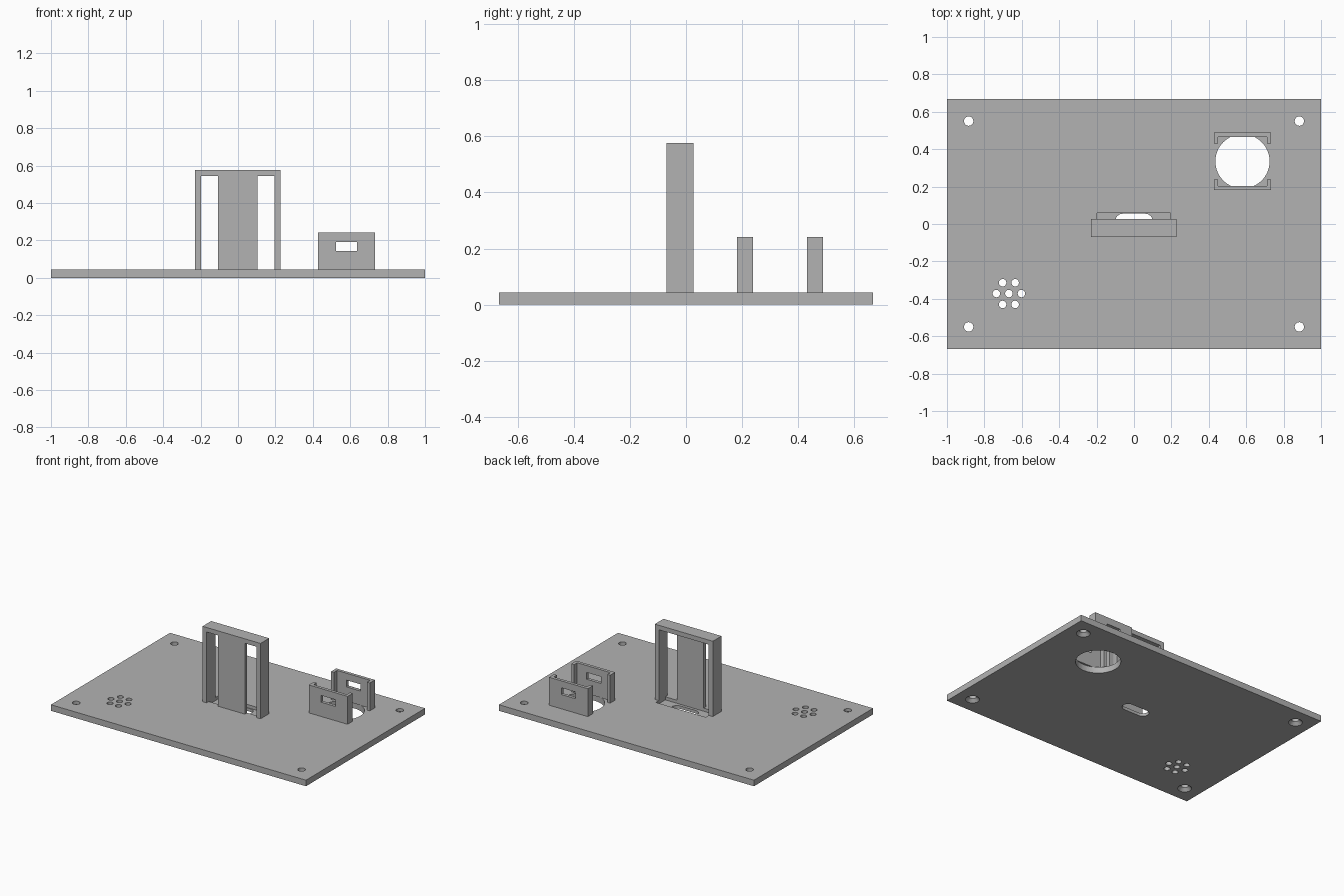
import bpy
import bmesh
from math import sin, cos, pi

if "Cube" in bpy.data.objects:
    bpy.data.objects.remove(bpy.data.objects["Cube"], do_unlink=True)

grey = bpy.data.materials.new("plain grey")
grey.use_nodes = True
GREY = (0.45, 0.45, 0.45, 1)
grey.diffuse_color = GREY
grey.node_tree.nodes["Principled BSDF"].inputs["Base Color"].default_value = GREY

TOP = 0.043  # upper face of the base plate


def loft(name, low, high, z0, z1):
    """Solid between two outlines with equal point counts."""
    bm = bmesh.new()
    a = [bm.verts.new((x, y, z0)) for x, y in low]
    b = [bm.verts.new((x, y, z1)) for x, y in high]
    bm.faces.new(a[::-1])
    bm.faces.new(b)
    for i in range(len(a)):
        j = (i + 1) % len(a)
        bm.faces.new((a[i], a[j], b[j], b[i]))
    bmesh.ops.recalc_face_normals(bm, faces=bm.faces)
    mesh = bpy.data.meshes.new(name)
    bm.to_mesh(mesh)
    bm.free()
    mesh.materials.append(grey)
    ob = bpy.data.objects.new(name, mesh)
    bpy.context.collection.objects.link(ob)
    return ob


def prism(name, outline, z0, z1):
    return loft(name, outline, outline, z0, z1)


def box(name, x0, x1, y0, y1, z0, z1):
    return prism(name, [(x0, y0), (x1, y0), (x1, y1), (x0, y1)], z0, z1)


def circle(x, y, r, n=32):
    return [(x + r * cos(2 * pi * i / n), y + r * sin(2 * pi * i / n)) for i in range(n)]


def stadium(x, y, half, r, n=12):
    right = [(x + half + r * cos(t), y + r * sin(t))
             for t in (-pi / 2 + pi * i / n for i in range(n + 1))]
    return right + [(2 * x - px, 2 * y - py) for px, py in right]


def cut(target, cutter):
    """Subtract the cutter, then discard it."""
    cutter.hide_render = True
    mod = target.modifiers.new("cut", 'BOOLEAN')
    mod.operation = 'DIFFERENCE'
    mod.solver = 'EXACT'
    mod.object = cutter
    bpy.context.view_layer.objects.active = target
    bpy.ops.object.modifier_apply(modifier=mod.name)
    bpy.data.objects.remove(cutter, do_unlink=True)


# Base plate
plate = box("base_plate", -1, 1, -0.667, 0.667, 0, TOP)

# Countersunk screw holes in the corners
for x in (-0.884, 0.884):
    for y in (-0.55, 0.55):
        cut(plate, prism("screw_hole", circle(x, y, 0.025), -0.1, 0.1))
        cut(plate, loft("countersink", circle(x, y, 0.046), circle(x, y, 0.024), -0.001, 0.022))

# Grille: one hole with six around it
GX, GY = -0.669, -0.372
grille = [(GX, GY)] + circle(GX, GY, 0.067, 6)
for x, y in grille:
    cut(plate, prism("grille_hole", circle(x, y, 0.02, 24), -0.1, 0.1))

# Round opening between the two brackets
BX, BY = 0.58, 0.335
cut(plate, prism("round_opening", circle(BX, BY, 0.145, 64), -0.1, 0.1))

# Shallow pocket and rounded slot at the upright frame
cut(plate, box("pocket", -0.197, 0.194, -0.045, 0.06, 0.021, 0.1))
cut(plate, prism("slot", stadium(0, 0.015, 0.06, 0.04), -0.1, 0.1))

# Upright frame: two posts, a top bar and a thin front panel
F0, F1 = -0.07, 0.027
box("frame_post_right", -0.229, -0.197, F0, F1, TOP, 0.545)
box("frame_post_left", 0.194, 0.226, F0, F1, TOP, 0.545)
box("frame_top_bar", -0.229, 0.226, F0, F1, 0.545, 0.577)
box("frame_front_panel", -0.107, 0.104, F0, -0.045, TOP, 0.545)

# Facing pair of C-shaped brackets with a window in each wall
W, T, HALF, ARM = 0.152, 0.022, 0.153, 0.057
for name, s in (("front_bracket", -1), ("back_bracket", 1)):
    side = [(W, HALF), (W, HALF - ARM), (W - T, HALF - ARM), (W - T, HALF - T)]
    outline = side + [(-x, y) for x, y in reversed(side)]
    bracket = prism(name, [(BX + x, BY + s * y) for x, y in outline], TOP, 0.241)
    wall = BY + s * HALF
    cut(bracket, box("window", BX - 0.056, BX + 0.056, wall - 0.04, wall + 0.04, 0.144, 0.192))
